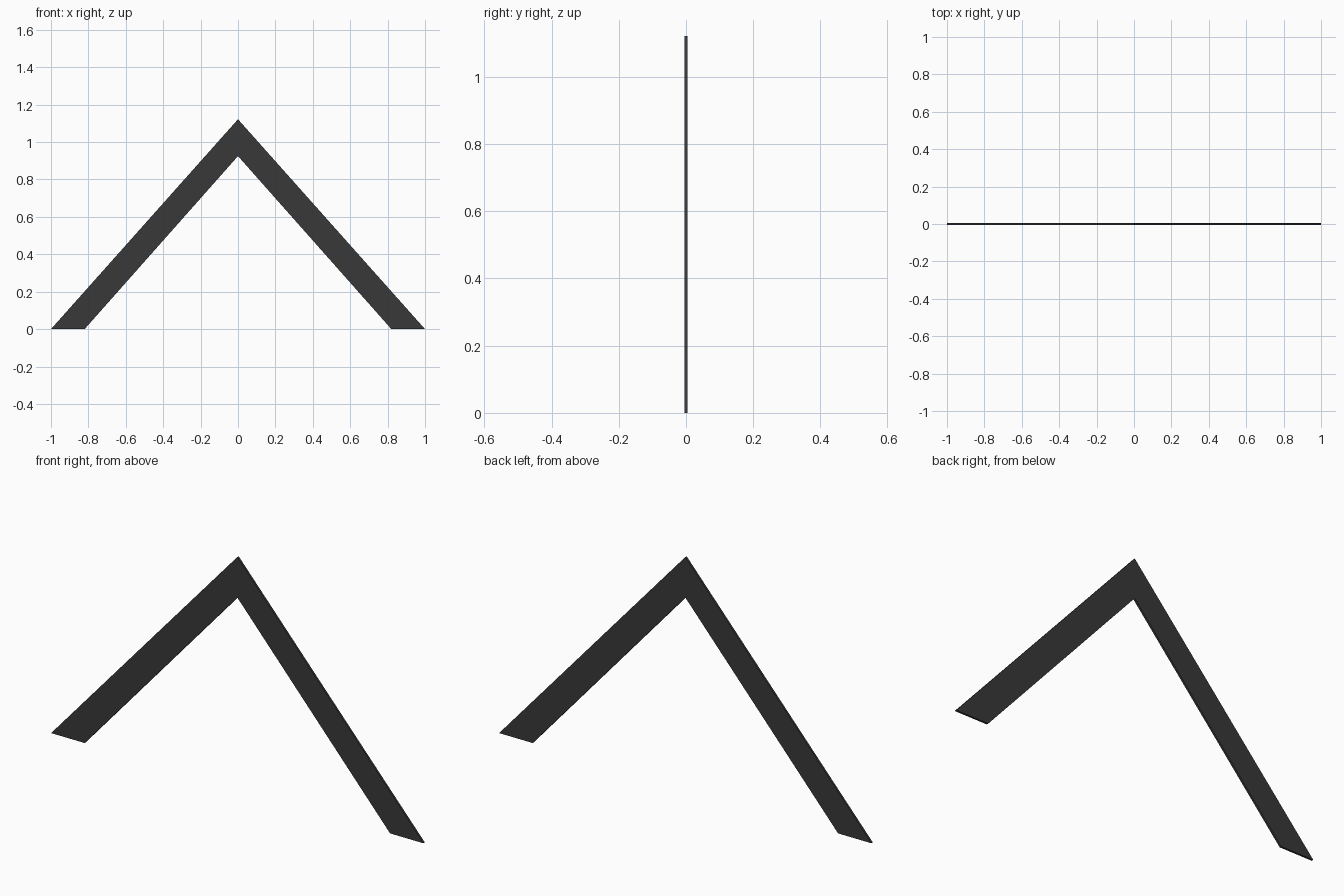
import bpy, bmesh

if "Cube" in bpy.data.objects:
    bpy.data.objects.remove(bpy.data.objects["Cube"])

HALF_T = 0.005

# Right-hand leg outline (x, z), mitred at the apex and cut flat at the foot
profile = [(0, 0.925), (0.82, 0), (1, 0), (0, 1.122)]

bm = bmesh.new()
face = bm.faces.new([bm.verts.new((x, -HALF_T, z)) for x, z in profile])
ext = bmesh.ops.extrude_face_region(bm, geom=[face])
bmesh.ops.translate(bm, vec=(0, 2 * HALF_T, 0),
                    verts=[g for g in ext["geom"] if isinstance(g, bmesh.types.BMVert)])

# Remove the hidden seam face so both legs join into one solid
seam = [f for f in bm.faces if all(abs(v.co.x) < 1e-6 for v in f.verts)]
bmesh.ops.delete(bm, geom=seam, context='FACES_ONLY')
bmesh.ops.recalc_face_normals(bm, faces=bm.faces)
mesh = bpy.data.meshes.new("chevron_frame")
bm.to_mesh(mesh)
bm.free()

# Flat chevron frame, left leg mirrored from the right
obj = bpy.data.objects.new("chevron_frame", mesh)
bpy.context.collection.objects.link(obj)
mirror = obj.modifiers.new("mirror", 'MIRROR')
mirror.use_axis = (True, False, False)
mirror.use_clip = True

# Dark charcoal finish
mat = bpy.data.materials.new("charcoal")
mat.diffuse_color = (0.04, 0.04, 0.04, 1)
mat.use_nodes = True
mat.node_tree.nodes["Principled BSDF"].inputs["Base Color"].default_value = mat.diffuse_color
mesh.materials.append(mat)
